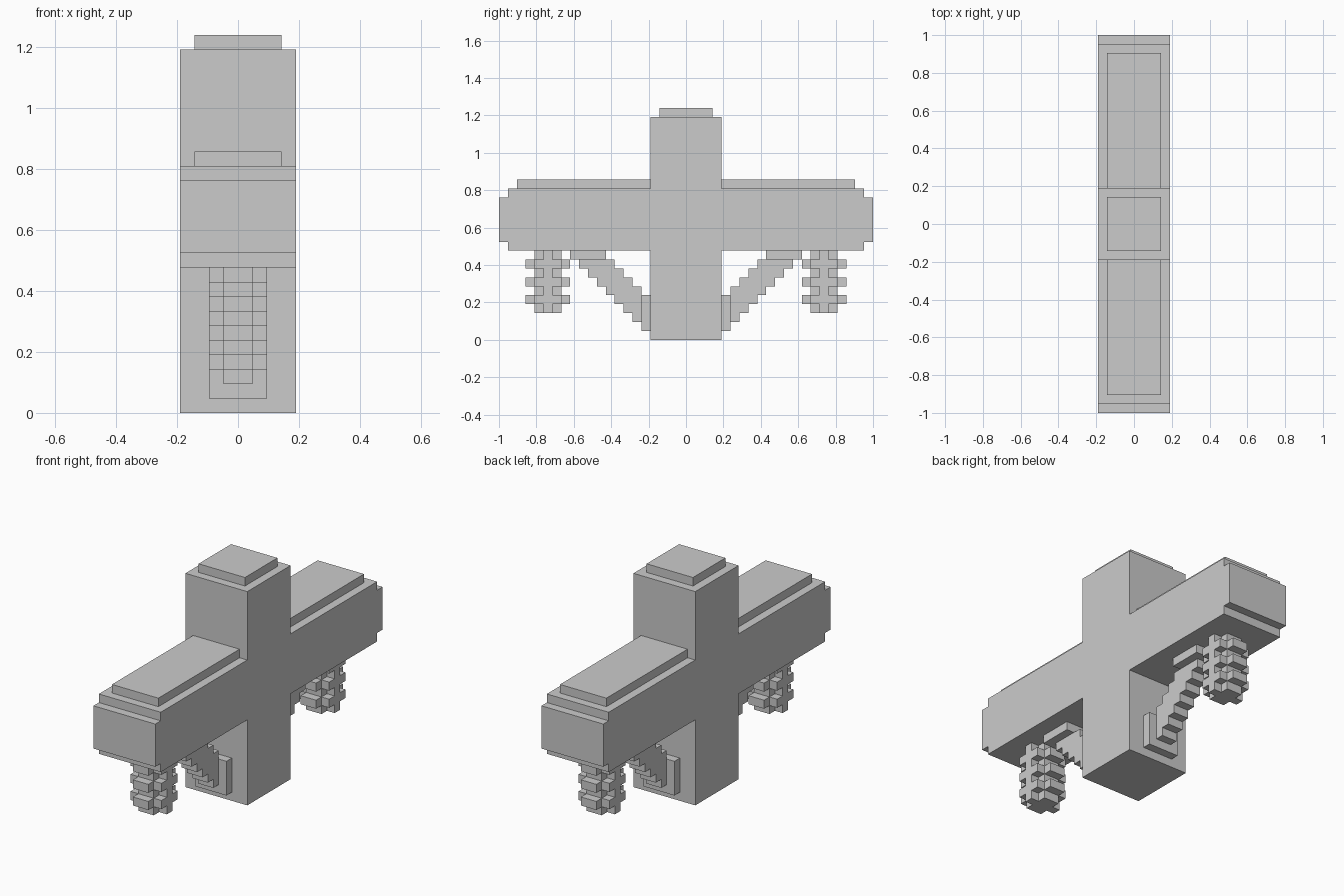
import bpy
import bmesh
from mathutils import Vector

U = 1 / 21  # size of one block

cube = bpy.data.objects.get("Cube")
if cube:
    bpy.data.objects.remove(cube, do_unlink=True)

grey = bpy.data.materials.new("plain_grey")
grey.use_nodes = True
colour = (0.6, 0.6, 0.6, 1)
grey.diffuse_color = colour
grey.node_tree.nodes["Principled BSDF"].inputs["Base Color"].default_value = colour


def add_prism(bm, points, offset):
    """Extrude a closed outline of block coordinates along offset."""
    face = bm.faces.new([bm.verts.new(Vector(p) * U) for p in points])
    result = bmesh.ops.extrude_face_region(bm, geom=[face], use_keep_orig=True)
    moved = [g for g in result["geom"] if isinstance(g, bmesh.types.BMVert)]
    bmesh.ops.translate(bm, verts=moved, vec=Vector(offset) * U)


def finish(name, bm):
    bmesh.ops.recalc_face_normals(bm, faces=bm.faces[:])
    mesh = bpy.data.meshes.new(name)
    bm.to_mesh(mesh)
    bm.free()
    mesh.materials.append(grey)
    obj = bpy.data.objects.new(name, mesh)
    bpy.context.collection.objects.link(obj)
    return obj


def side_profile(name, outline, half_width):
    """Solid from a (y, z) outline, centred across x."""
    bm = bmesh.new()
    add_prism(bm, [(-half_width, y, z) for y, z in outline], (2 * half_width, 0, 0))
    return finish(name, bm)


def slab(name, half_width, y0, y1, z0, z1):
    return side_profile(name, [(y0, z0), (y1, z0), (y1, z1), (y0, z1)], half_width)


def plus_outline(cy, wide, deep, z):
    """Plus shape reaching 2 blocks in x, with arms half-deep 'wide' and 'deep'."""
    quarter = [(1, deep), (1, wide), (2, wide)]
    pts = quarter + [(x, -y) for x, y in reversed(quarter)]
    pts += [(-x, -y) for x, y in pts]
    return [(x, cy + y, z) for x, y in pts]


# Post and cross beam in one solid, with notched beam ends
half = [(4, 0), (4, 10), (20, 10), (20, 11), (21, 11),
        (21, 16), (20, 16), (20, 17), (4, 17), (4, 25)]
side_profile("post_and_beam", half + [(-y, z) for y, z in reversed(half)], 4)
slab("post_cap", 3, -3, 3, 25, 26)

# Stepped brace outline: lower steps outward, then upper steps back
stairs = [(4, 2)]
for y in range(5, 12):
    stairs += [(y, y - 3), (y + 1, y - 3)]
stairs += [(12, 9)]
for y in range(9, 5, -1):
    stairs += [(y, y), (y - 1, y)]
stairs += [(5, 6), (5, 5), (4, 5)]
# Drop repeated corners
stairs = list(dict.fromkeys(stairs))

for label, s in (("front", -1), ("back", 1)):
    slab(label + "_beam_cap", 3, s * 4, s * 19, 17, 18)
    slab(label + "_brace_foot", 2, s * 4, s * 5, 1, 5)
    slab(label + "_brace_head", 2, s * 9, s * 13, 9, 10)
    side_profile(label + "_brace", [(s * y, z) for y, z in stairs], 1)

    # Hanging lantern: narrow core layers alternating with wider rings
    bm = bmesh.new()
    for z in range(3, 10):
        grow = 1 if z % 2 == 0 else 0
        add_prism(bm, plus_outline(s * 15.5, 0.5 + grow, 1.5 + grow, z), (0, 0, 1))
    finish(label + "_lantern", bm)
